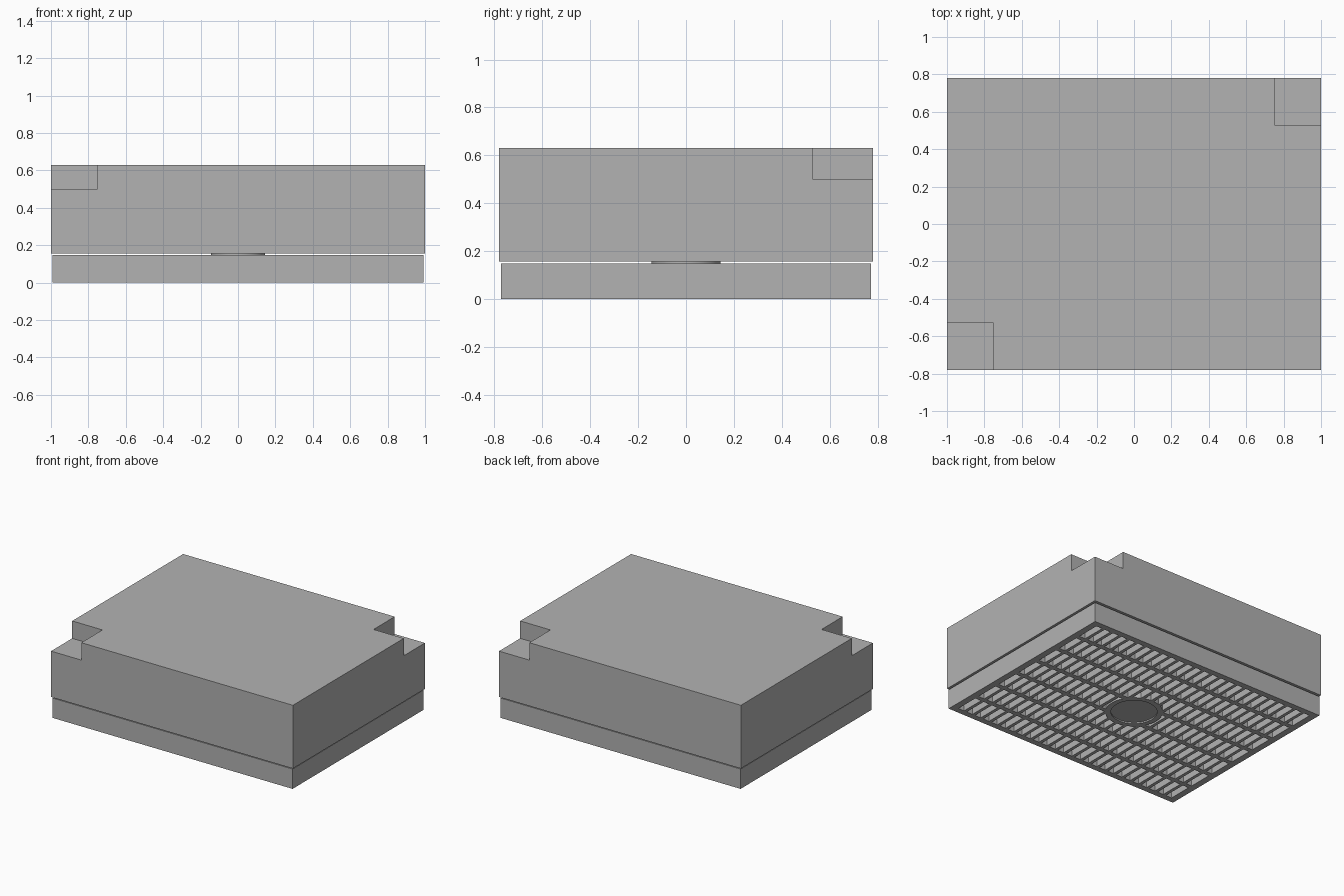
import bpy, bmesh, math
from mathutils import Matrix, Vector

default = bpy.data.objects.get("Cube")
if default:
    bpy.data.objects.remove(default, do_unlink=True)

GREY = 0.448
grey = bpy.data.materials.new("plain_grey")
grey.use_nodes = True
grey.diffuse_color = (GREY, GREY, GREY, 1)
grey.node_tree.nodes["Principled BSDF"].inputs["Base Color"].default_value = (GREY, GREY, GREY, 1)


def add_box(bm, low, high):
    low, high = Vector(low), Vector(high)
    bmesh.ops.create_cube(bm, size=1, matrix=Matrix.Translation((low + high) / 2)
                          @ Matrix.Diagonal((*(high - low), 1)))


def finish(name, bm):
    bmesh.ops.recalc_face_normals(bm, faces=bm.faces)
    mesh = bpy.data.meshes.new(name)
    bm.to_mesh(mesh)
    bm.free()
    mesh.materials.append(grey)
    obj = bpy.data.objects.new(name, mesh)
    bpy.context.collection.objects.link(obj)
    return obj


def cut(obj, cutter):
    mod = obj.modifiers.new("cut_" + cutter.name, 'BOOLEAN')
    mod.operation, mod.solver, mod.object = 'DIFFERENCE', 'EXACT', cutter
    cutter.hide_render = True
    cutter.hide_viewport = True
    bpy.context.view_layer.objects.active = obj
    bpy.ops.object.modifier_apply(modifier=mod.name)
    bpy.data.objects.remove(cutter, do_unlink=True)


# Upper block with a stepped notch in two opposite corners
X, Y, BASE, STEP, TOP, NOTCH = 1.0, 0.78, 0.157, 0.5, 0.63, 0.25
bm = bmesh.new()
add_box(bm, (-X, -Y, BASE), (X, Y, TOP))
block = finish("upper_block", bm)
bm = bmesh.new()
for s in (-1, 1):
    corner = Vector((s * (X - NOTCH / 2), s * (Y - NOTCH / 2)))
    r = NOTCH / 2
    # the cutter reaches past the outer faces
    add_box(bm, (corner.x - r - 0.1 * (s < 0), corner.y - r - 0.1 * (s < 0), STEP),
            (corner.x + r + 0.1 * (s > 0), corner.y + r + 0.1 * (s > 0), TOP + 0.1))
cut(block, finish("corner_notches", bm))

# Lower grille plate with rows of through slots
PLATE = 0.148
HUB = 0.195
bm = bmesh.new()
add_box(bm, (-0.992, -0.772, 0), (0.992, 0.772, PLATE))
grille = finish("grille_plate", bm)

COLUMNS, ROWS = 26, 7
PITCH_X, PITCH_Y = 1.91 / COLUMNS, 1.49 / ROWS
bm = bmesh.new()
for i in range(COLUMNS):
    for j in range(ROWS):
        x = (i - (COLUMNS - 1) / 2) * PITCH_X
        y = (j - (ROWS - 1) / 2) * PITCH_Y
        w, h = PITCH_X * 0.34, PITCH_Y * 0.42
        add_box(bm, (x - w, y - h, -0.1), (x + w, y + h, PLATE + 0.1))
cut(grille, finish("slots", bm))

bm = bmesh.new()
bmesh.ops.create_cone(bm, cap_ends=True, segments=64, radius1=HUB, radius2=HUB,
                      depth=1)
cut(grille, finish("hub_hole", bm))

# Round hub: recessed underside, collar and spacer joining plate to block
profile = [(0, 0.01), (0.157, 0.01), (0.157, 0), (HUB, 0), (HUB, PLATE),
           (0.145, PLATE), (0.145, BASE), (0, BASE)]
bm = bmesh.new()
verts = [bm.verts.new((r, 0, z)) for r, z in profile]
edges = [bm.edges.new(pair) for pair in zip(verts, verts[1:])]
bmesh.ops.spin(bm, geom=verts + edges, cent=(0, 0, 0), axis=(0, 0, 1),
               angle=math.tau, steps=64)
bmesh.ops.remove_doubles(bm, verts=bm.verts, dist=0.0001)
hub = finish("round_hub", bm)
bpy.ops.object.select_all(action='DESELECT')
hub.select_set(True)
bpy.context.view_layer.objects.active = hub
bpy.ops.object.shade_smooth_by_angle(angle=math.radians(30))
